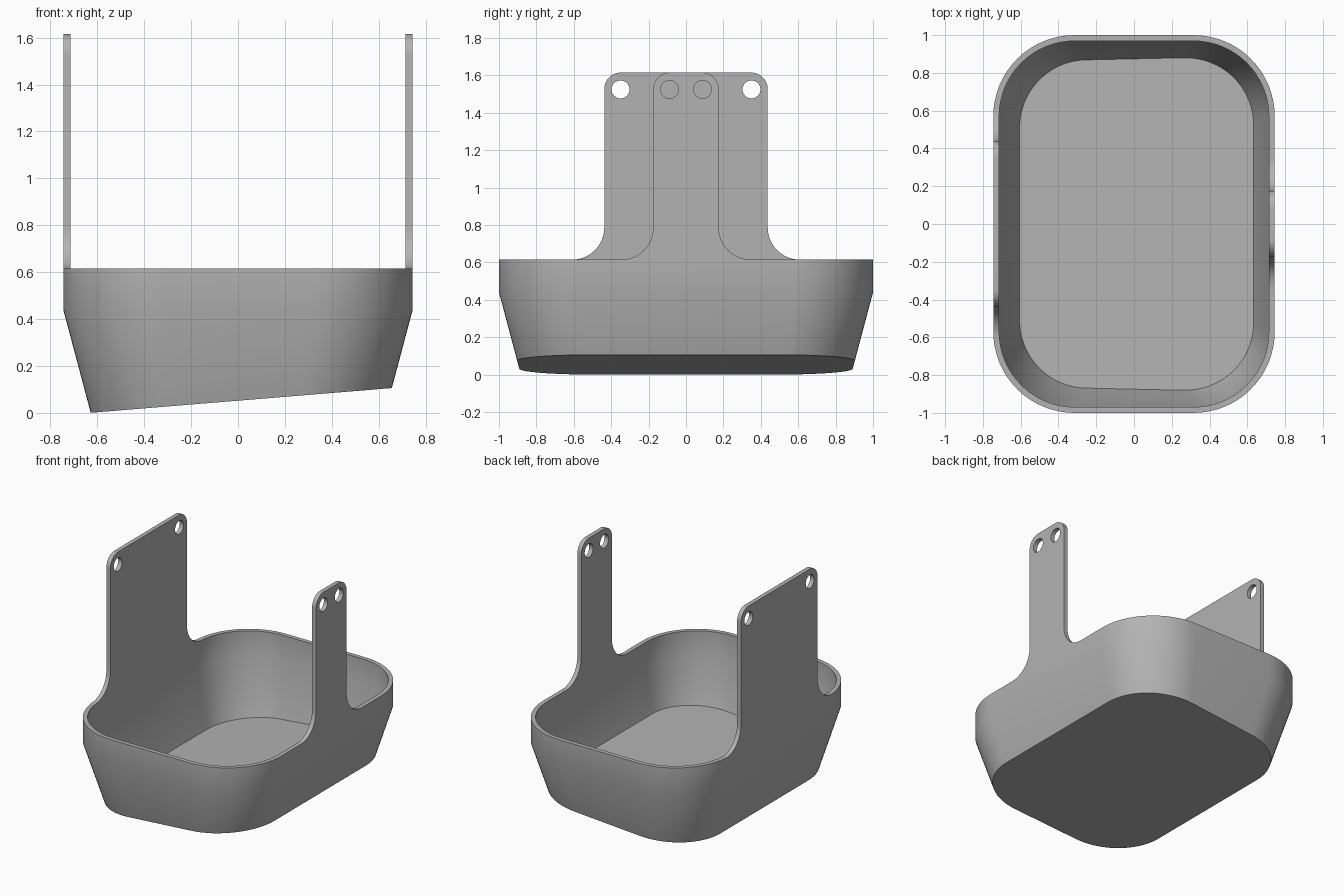
import bpy, bmesh
from math import sin, cos, pi, radians

if "Cube" in bpy.data.objects:
    bpy.data.objects.remove(bpy.data.objects["Cube"], do_unlink=True)

HALF_X, HALF_Y = 0.745, 1.0
WALL = 0.031
RIM, CREASE, TOP = 0.615, 0.44, 1.615
TAPER = 0.117                 # inward lean from crease to ground
SLOPE, LIFT = 0.082, 0.052    # tilted underside plane

grey = bpy.data.materials.new("grey plastic")
grey.use_nodes = True
colour = (0.45, 0.45, 0.45, 1)
grey.diffuse_color = colour
grey.node_tree.nodes["Principled BSDF"].inputs["Base Color"].default_value = colour


def finish(obj):
    obj.data.materials.append(grey)
    bpy.ops.object.select_all(action='DESELECT')
    obj.select_set(True)
    bpy.context.view_layer.objects.active = obj
    bpy.ops.object.shade_smooth_by_angle(angle=radians(30))


def arc(cx, cy, r, start, end, steps=16):
    return [(cx + r * cos(radians(start + (end - start) * i / steps)),
             cy + r * sin(radians(start + (end - start) * i / steps)))
            for i in range(steps + 1)]


def rounded(inset, r):
    hx, hy = HALF_X - inset - r, HALF_Y - inset - r
    pts = []
    for k, (sx, sy) in enumerate([(1, 1), (-1, 1), (-1, -1), (1, -1)]):
        pts += arc(sx * hx, sy * hy, r, 90 * k, 90 * k + 90)
    return pts


def skin(bm, inset, raise_by):
    """Rim, crease and tilted base loops of one side of the wall."""
    top = rounded(inset, 0.43 - inset)
    ground = rounded(inset + TAPER, 0.38 - inset)
    base = []
    for (tx, ty), (gx, gy) in zip(top, ground):
        t = (LIFT + raise_by + SLOPE * gx) / (CREASE - SLOPE * (tx - gx))
        base.append((gx + t * (tx - gx), gy + t * (ty - gy), CREASE * t))
    loops = [[bm.verts.new((x, y, z)) for x, y in top] for z in (RIM, CREASE)]
    loops.append([bm.verts.new(p) for p in base])
    bridge(bm, loops[0], loops[1])
    bridge(bm, loops[1], loops[2])
    bm.faces.new(loops[2])
    return loops[0]


def bridge(bm, a, b):
    n = len(a)
    for i in range(n):
        j = (i + 1) % n
        bm.faces.new((a[i], a[j], b[j], b[i]))


# Tub with tapered walls and tilted floor
bm = bmesh.new()
bridge(bm, skin(bm, 0, 0), skin(bm, WALL, 0.032))
bmesh.ops.recalc_face_normals(bm, faces=bm.faces[:])
mesh = bpy.data.meshes.new("tub")
bm.to_mesh(mesh)
bm.free()
tub = bpy.data.objects.new("tub", mesh)
bpy.context.collection.objects.link(tub)
finish(tub)


# Hanging straps: filleted feet, rounded tops and two holes each
def strap(name, x, half, hole_y):
    foot, corner = 0.172, 0.088
    right = arc(half + foot, RIM + foot, foot, 270, 180)
    right += arc(half - corner, TOP - corner, corner, 0, 90)
    outline = right + [(-y, z) for y, z in reversed(right)]
    holes = [arc(s * hole_y, 1.525, 0.048, 0, 360, 32)[:-1] for s in (-1, 1)]
    curve = bpy.data.curves.new(name, 'CURVE')
    curve.dimensions = '2D'
    curve.fill_mode = 'BOTH'
    curve.extrude = WALL / 2
    for pts in [outline] + holes:
        spline = curve.splines.new('POLY')
        spline.points.add(len(pts) - 1)
        for p, (y, z) in zip(spline.points, pts):
            p.co = (y, z, 0, 1)
        spline.use_cyclic_u = True
    helper = bpy.data.objects.new(name + "_outline", curve)
    bpy.context.collection.objects.link(helper)
    graph = bpy.context.evaluated_depsgraph_get()
    flat = bpy.data.meshes.new_from_object(helper.evaluated_get(graph))
    bpy.data.objects.remove(helper, do_unlink=True)
    # Weld caps to sides
    b = bmesh.new()
    b.from_mesh(flat)
    bmesh.ops.remove_doubles(b, verts=b.verts[:], dist=0.0001)
    bmesh.ops.recalc_face_normals(b, faces=b.faces[:])
    b.to_mesh(flat)
    b.free()
    flat.materials.clear()
    obj = bpy.data.objects.new(name, flat)
    obj.location.x = x
    obj.rotation_euler = (pi / 2, 0, pi / 2)
    bpy.context.collection.objects.link(obj)
    finish(obj)


side = HALF_X - WALL / 2
strap("narrow_strap", side, 0.175, 0.088)
strap("wide_strap", -side, 0.437, 0.35)
